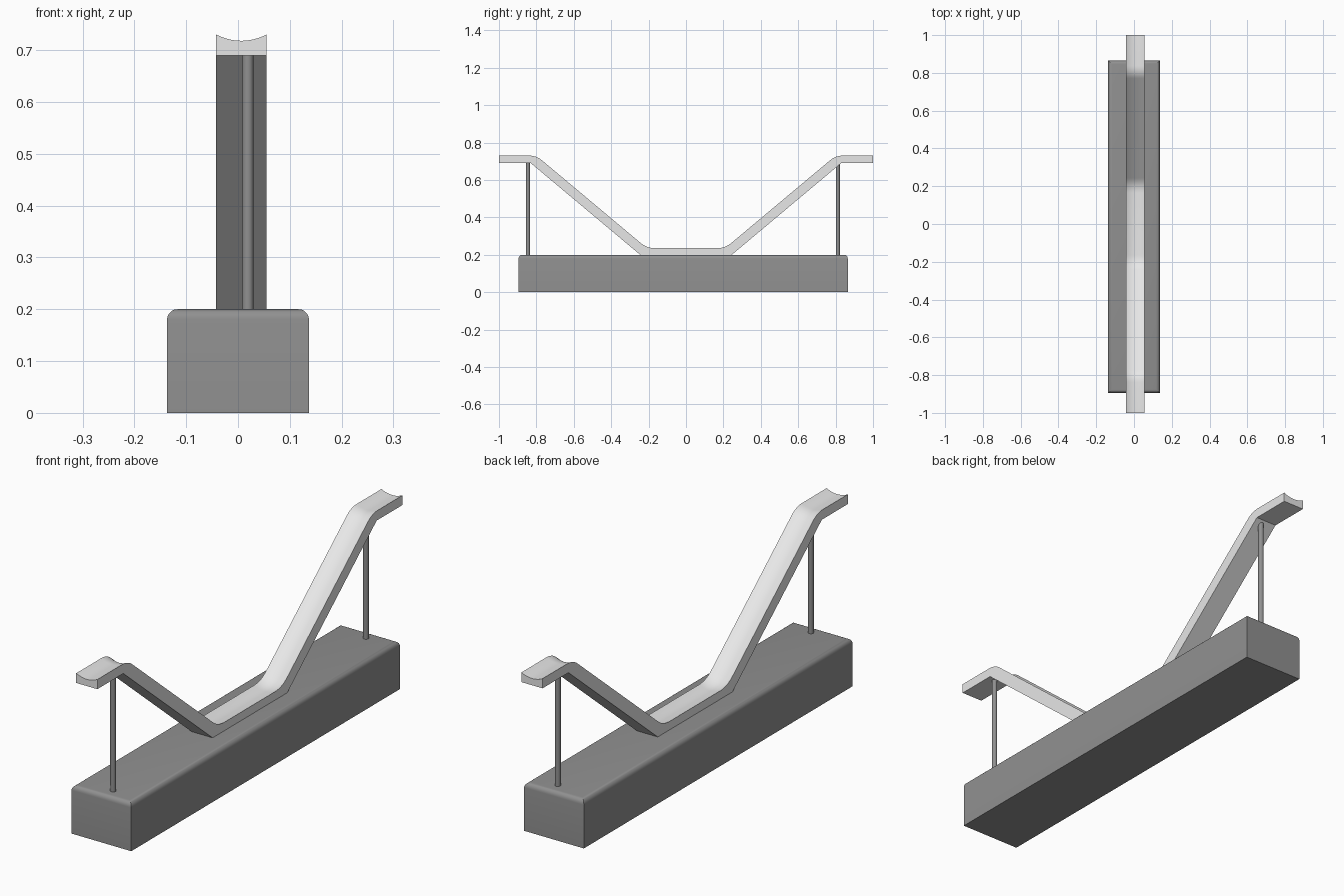
import bpy, bmesh, math
from mathutils import Vector

cube = bpy.data.objects.get("Cube")
if cube:
    bpy.data.objects.remove(cube, do_unlink=True)


def material(name, value):
    mat = bpy.data.materials.new(name)
    mat.use_nodes = True
    colour = (value, value, value, 1)
    mat.diffuse_color = colour
    mat.node_tree.nodes["Principled BSDF"].inputs["Base Color"].default_value = colour
    return mat


def finish(bm, name, mat):
    bmesh.ops.recalc_face_normals(bm, faces=bm.faces)
    mesh = bpy.data.meshes.new(name)
    bm.to_mesh(mesh)
    bm.free()
    obj = bpy.data.objects.new(name, mesh)
    bpy.context.collection.objects.link(obj)
    mesh.materials.append(mat)
    bpy.ops.object.select_all(action='DESELECT')
    obj.select_set(True)
    bpy.context.view_layer.objects.active = obj
    bpy.ops.object.shade_smooth_by_angle(angle=math.radians(30))
    return obj


dark = material("dark grey", 0.28)
light = material("light grey", 0.8)

# Base block with rounded top edges
BASE_TOP = 0.2
bm = bmesh.new()
bmesh.ops.create_cube(bm, size=1)
bmesh.ops.scale(bm, vec=(0.274, 1.76, BASE_TOP), verts=bm.verts)
bmesh.ops.translate(bm, vec=(0, -0.015, BASE_TOP / 2), verts=bm.verts)
top_edges = [e for e in bm.edges if all(v.co.z > 0.1 for v in e.verts)]
bmesh.ops.bevel(bm, geom=top_edges, offset=0.02, segments=5, profile=0.5, affect='EDGES')
finish(bm, "base_block", dark)

# Support posts
for name, y in (("front_post", -0.845), ("back_post", 0.812)):
    bm = bmesh.new()
    bmesh.ops.create_cone(bm, cap_ends=True, segments=24, radius1=0.011,
                          radius2=0.011, depth=0.5)
    bmesh.ops.translate(bm, vec=(0.019, y, 0.445), verts=bm.verts)
    finish(bm, name, dark)


# Grooved rail: rounded bends on top, sharp bends underneath
def bend(before, corner, after, length, steps=8):
    a = corner + (before - corner).normalized() * length
    b = corner + (after - corner).normalized() * length
    return [a.lerp(corner, t).lerp(corner.lerp(b, t), t)
            for t in (i / steps for i in range(steps + 1))]


upper = [Vector(p) for p in ((-1, 0.73), (-0.8, 0.73), (-0.209, 0.235), (0.209, 0.235))]
lower = [Vector(p) for p in ((-1, 0.69), (-0.83, 0.69), (-0.245, 0.2))]
stations = [(upper[0], lower[0])]
for i, length in ((1, 0.038), (2, 0.045)):
    stations += [(p, lower[i]) for p in bend(upper[i - 1], upper[i], upper[i + 1], length)]
flip = lambda p: Vector((-p.x, p.y))
stations += [(flip(t), flip(b)) for t, b in reversed(stations)]

LEFT, RIGHT, DEPTH, ACROSS = -0.042, 0.055, 0.012, 12
bm = bmesh.new()
rings = []
for t, b in stations:
    ring = [bm.verts.new((RIGHT, b.x, b.y)), bm.verts.new((LEFT, b.x, b.y))]
    for i in range(ACROSS + 1):
        u = i / ACROSS
        dip = DEPTH * (1 - (2 * u - 1) ** 2)
        ring.append(bm.verts.new((LEFT + (RIGHT - LEFT) * u, t.x, t.y - dip)))
    rings.append(ring)
for r, s in zip(rings, rings[1:]):
    for i in range(len(r)):
        j = (i + 1) % len(r)
        bm.faces.new((r[i], r[j], s[j], s[i]))
bm.faces.new(rings[0])
bm.faces.new(rings[-1])
bmesh.ops.remove_doubles(bm, verts=bm.verts, dist=0.0001)
finish(bm, "grooved_rail", light)
